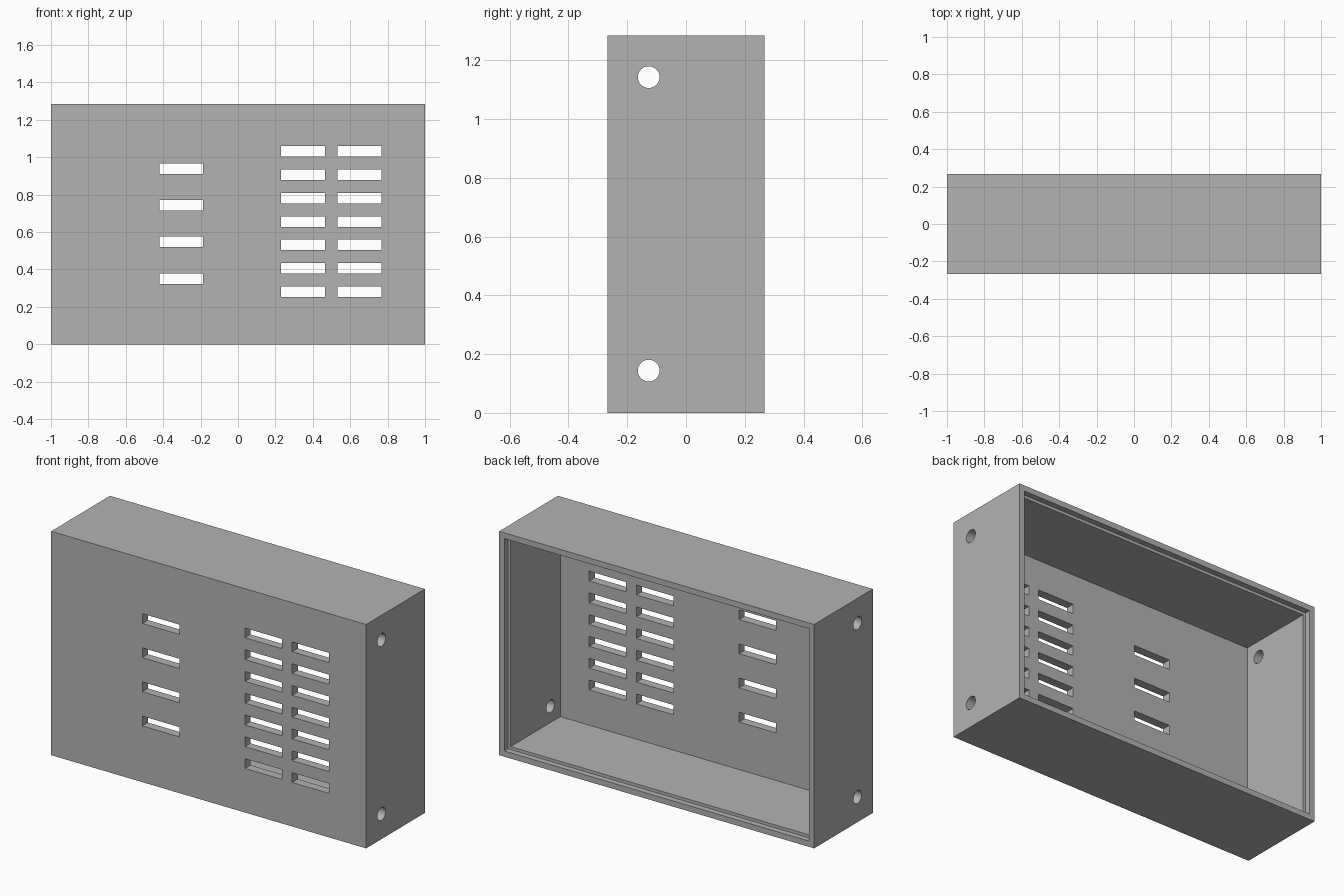
import bpy
import math
from mathutils import Matrix, Vector

if "Cube" in bpy.data.objects:
    bpy.data.objects.remove(bpy.data.objects["Cube"], do_unlink=True)

import bmesh

# Overall dimensions
WIDTH, DEPTH, HEIGHT = 2.0, 0.533, 1.285
WALL = 0.05           # main wall thickness
RIM = 0.033           # thinner wall around the lid recess
RECESS = 0.033        # depth of the lid recess
FRONT, BACK = -DEPTH / 2, DEPTH / 2

grey = bpy.data.materials.new("plain_grey")
grey.use_nodes = True
colour = (0.45, 0.45, 0.45, 1.0)
grey.diffuse_color = colour
grey.node_tree.nodes["Principled BSDF"].inputs["Base Color"].default_value = colour


def add_box(bm, low, high):
    """Add a box spanning two opposite corners."""
    low, high = Vector(low), Vector(high)
    matrix = Matrix.Translation((low + high) / 2) @ Matrix.Diagonal((*(high - low), 1))
    bmesh.ops.create_cube(bm, size=1, matrix=matrix)


def add_rod(bm, y, z, radius):
    """Add a rod running along x through both side walls."""
    matrix = Matrix.Translation((0, y, z)) @ Matrix.Rotation(math.pi / 2, 4, "Y")
    bmesh.ops.create_cone(bm, cap_ends=True, segments=32, radius1=radius,
                          radius2=radius, depth=WIDTH + 0.2, matrix=matrix)


def make_object(name, bm):
    mesh = bpy.data.meshes.new(name)
    bm.to_mesh(mesh)
    bm.free()
    mesh.materials.append(grey)
    obj = bpy.data.objects.new(name, mesh)
    bpy.context.collection.objects.link(obj)
    return obj


def cut(target, name, bm):
    """Subtract a temporary cutter from the target."""
    cutter = make_object(name, bm)
    cutter.hide_render = True
    mod = target.modifiers.new(name, "BOOLEAN")
    mod.operation = "DIFFERENCE"
    mod.solver = "EXACT"
    mod.object = cutter
    bpy.context.view_layer.objects.active = target
    bpy.ops.object.modifier_apply(modifier=mod.name)
    bpy.data.objects.remove(cutter, do_unlink=True)


# Solid outer block
bm = bmesh.new()
add_box(bm, (-WIDTH / 2, FRONT, 0), (WIDTH / 2, BACK, HEIGHT))
case = make_object("enclosure_shell", bm)

# Main cavity, then the wider lid recess, both open at the back
for name, wall, start in (("cavity", WALL, FRONT + WALL),
                          ("lid_recess", RIM, BACK - RECESS)):
    bm = bmesh.new()
    add_box(bm, (wall - WIDTH / 2, start, wall),
            (WIDTH / 2 - wall, BACK + 0.1, HEIGHT - wall))
    cut(case, name, bm)

# Vent slots: left edge, lowest slot, spacing, count for each column
SLOT_W, SLOT_H = 0.235, 0.056
bm = bmesh.new()
for x, z, pitch, count in ((-0.421, 0.323, 0.196, 4),
                           (0.231, 0.253, 0.125, 7),
                           (0.531, 0.253, 0.125, 7)):
    for i in range(count):
        base = z + i * pitch
        add_box(bm, (x, FRONT - 0.1, base),
                (x + SLOT_W, FRONT + WALL + 0.1, base + SLOT_H))
cut(case, "vent_slots", bm)

# Round screw holes through both sides
bm = bmesh.new()
for z in (0.144, 1.143):
    add_rod(bm, -0.127, z, 0.037)
cut(case, "screw_holes", bm)

# Smooth the round holes only
bpy.ops.object.select_all(action="DESELECT")
case.select_set(True)
bpy.context.view_layer.objects.active = case
bpy.ops.object.shade_smooth_by_angle(angle=math.radians(30))
